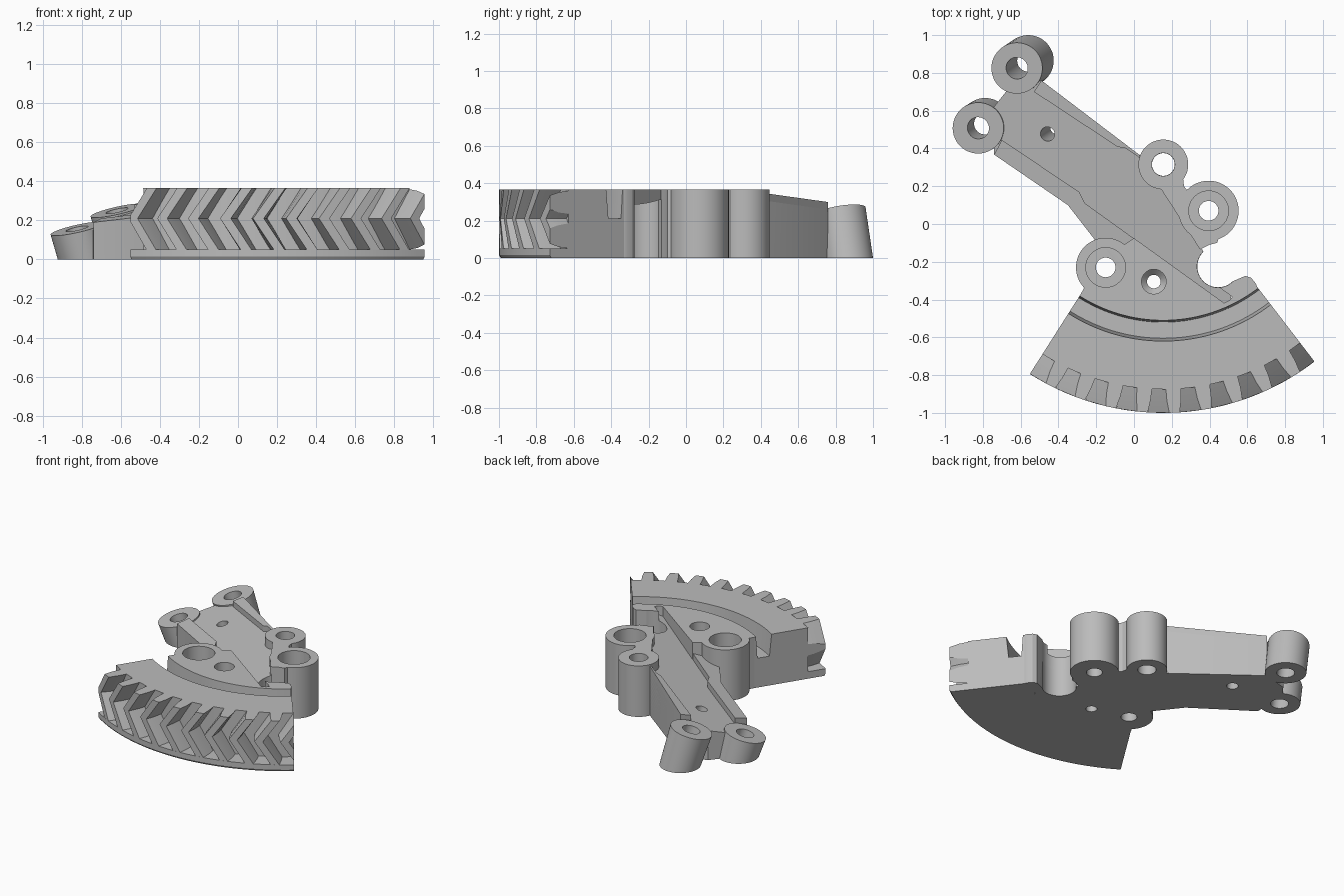
import bpy
import bmesh
from math import sin, cos, pi, radians

cube = bpy.data.objects.get("Cube")
if cube:
    bpy.data.objects.remove(cube)

grey = bpy.data.materials.new("plain grey")
grey.use_nodes = True
colour = (0.5, 0.5, 0.5, 1)
grey.diffuse_color = colour
grey.node_tree.nodes["Principled BSDF"].inputs["Base Color"].default_value = colour

TOP = 0.365                      # height of the flat upper faces
PIVOT = (0.155, 0.315)           # centre of the toothed sector
RIM = 1.315                      # outer radius of the sector
START, END = radians(-122.5), radians(-52.5)
SPLIT = radians(-65.8)           # where the arm floor meets the groove wall
SEG = 48


def slope(x, y, lift=0.0):
    """Height of the tilted arm plane."""
    return 0.25 + 0.22 * (x + 0.62) + 0.15 * (y - 0.825) + lift


def polar(r, a):
    return PIVOT[0] + r * cos(a), PIVOT[1] + r * sin(a)


def loft(bm, rings):
    """Closed solid through rings of equal length."""
    loops = [[bm.verts.new(p) for p in ring] for ring in rings]
    n = len(loops[0])
    for low, high in zip(loops, loops[1:]):
        for i in range(n):
            j = (i + 1) % n
            bm.faces.new((low[i], low[j], high[j], high[i]))
    bm.faces.new(loops[0][::-1])
    bm.faces.new(loops[-1])


def finish(name, bm):
    bmesh.ops.recalc_face_normals(bm, faces=bm.faces)
    mesh = bpy.data.meshes.new(name)
    bm.to_mesh(mesh)
    bm.free()
    mesh.materials.append(grey)
    obj = bpy.data.objects.new(name, mesh)
    bpy.context.scene.collection.objects.link(obj)
    return obj


def solid(name, rings):
    bm = bmesh.new()
    loft(bm, rings)
    return finish(name, bm)


def prism(name, pts, top=lambda x, y: TOP):
    return solid(name, [[(x, y, 0) for x, y in pts], [(x, y, top(x, y)) for x, y in pts]])


def circle(x, y, r):
    return [(x + r * cos(2 * pi * i / SEG), y + r * sin(2 * pi * i / SEG)) for i in range(SEG)]


def level(x, y, r, z):
    return [(px, py, z) for px, py in circle(x, y, r)]


def boolean(obj, cutter, operation):
    mod = obj.modifiers.new("cut", 'BOOLEAN')
    mod.operation = operation
    mod.solver = 'EXACT'
    mod.object = cutter
    bpy.context.view_layer.objects.active = obj
    bpy.ops.object.modifier_apply(modifier=mod.name)


def arc(r, a, b, n):
    return [polar(r, a + (b - a) * i / n) for i in range(n + 1)]


# Sector body with groove, swept around the pivot
profile = [(0.80, 0), (RIM - 0.01, 0), (RIM, 0.015), (RIM, 0.05), (1.19, 0.05), (1.19, TOP),
           (0.935, TOP), (0.92, 0.21), (0.835, 0.21), (0.825, TOP), (0.80, TOP)]
steps = 40
sector = solid("sector_body", [
    [(*polar(r, START + (END - START) * i / steps), z) for r, z in profile]
    for i in range(steps + 1)])

# Herringbone teeth, trimmed to the sector ends
bm = bmesh.new()
pitch, sweep = radians(7.4), radians(4.8)
for k in range(-6, 7):
    rings = []
    for z, shift in ((0.045, 0), (0.21, -sweep), (TOP, 0)):
        mid = radians(-87.4) + k * pitch + shift
        rings.append([(*polar(r, mid + w), z) for r, w in
                      ((1.17, -0.035), (1.25, -0.03), (RIM, -0.021),
                       (RIM, 0.021), (1.25, 0.03), (1.17, 0.035))])
    loft(bm, rings)
teeth = finish("herringbone_teeth", bm)
wedge = prism("tooth_trim", arc(1.0, START, END, 8) + arc(1.5, END, START, 8), lambda x, y: 0.5)
boolean(teeth, wedge, 'INTERSECT')
bpy.data.objects.remove(wedge)

# Tilted arm floor
arm = prism("arm_floor", [
    (-0.74, 0.367), (-0.35, 0.10), (-0.21, -0.08), (-0.16, -0.22), (0.0, -0.40),
    (0.50, -0.45), (0.52, -0.36), (0.37, -0.15), (0.155, 0.20), (0.03, 0.365),
    (-0.49, 0.76), (-0.67, 0.71), (-0.75, 0.61)],
    lambda x, y: slope(x, y, -0.01))

# Raised rims along both arm sides
rim_left = prism("rim_left", [
    (-0.49, 0.76), (-0.53, 0.70), (-0.085, 0.407), (-0.05, 0.405), (0.03, 0.35), (0.03, 0.365)],
    lambda x, y: slope(x, y, 0.03))
rim_right = prism("rim_right", [
    (-0.74, 0.367), (-0.35, 0.10), (-0.21, -0.08), (-0.05, -0.15), (0.0, -0.077),
    (-0.26, 0.11), (-0.29, 0.17), (-0.70, 0.445)],
    lambda x, y: slope(x, y, 0.035))

# Flat plate inside the groove, and the corner lug at its end
plate = prism("inner_plate", arc(0.813, START, SPLIT, 24) + [(0.0, -0.075), (-0.19, -0.20)])
lug = prism("corner_lug", arc(0.815, SPLIT, END, 6) + [
    (0.645, -0.315), (0.62, -0.285), (0.59, -0.275), (0.565, -0.285),
    (0.45, -0.335), (0.52, -0.385)])
web = prism("boss_web", [
    (0.03, 0.36), (0.35, -0.135), (0.40, -0.11), (0.44, -0.10), (0.45, -0.07),
    (0.395, 0.07), (0.28, 0.18), (0.265, 0.20), (0.26, 0.24), (0.155, 0.315), (0.07, 0.41)])

# Upright bosses
bosses = [(0.395, 0.07, 0.159), (-0.15, -0.23, 0.157), (0.155, 0.315, 0.132)]
parts = [arm, rim_left, rim_right, plate, lug, web, sector]
for (x, y, r), name in zip(bosses, ("side_boss", "plate_boss", "pivot_boss")):
    parts.append(prism(name, circle(x, y, r)))

# Leaning bosses at the arm tip
tips = [("tip_boss_left", (-0.62, 0.825), (-0.56, 0.865)),
        ("tip_boss_right", (-0.825, 0.508), (-0.788, 0.532))]


def leaning(name, high, low, r, lift=0.0, drop=0.0):
    """Cylinder leaning from low to high, cut by the arm plane."""
    dx, dy = high[0] - low[0], high[1] - low[1]
    f = drop / slope(*high)
    g = lift / slope(*high)
    bottom = [(x - dx * f, y - dy * f, -drop) for x, y in circle(*low, r)]
    top = [(x + dx * g, y + dy * g, slope(x, y, lift)) for x, y in circle(*high, r)]
    return solid(name, [bottom, top])


for name, high, low in tips:
    parts.append(leaning(name, high, low, 0.135))

# Holes, counterbores and the round side notch
cutters = [leaning("hole", high, low, 0.058, 0.1, 0.05) for _, high, low in tips]
cutters.append(leaning("hole", (-0.46, 0.475), (-0.405, 0.512), 0.038, 0.1, 0.05))


def stepped(x, y, small, big, floor, cone=0.0):
    return solid("hole", [level(x, y, small, -0.05), level(x, y, small, floor - cone),
                          level(x, y, big, floor), level(x, y, big, 0.5)])


cutters += [stepped(0.395, 0.07, 0.052, 0.105, 0.20),
            stepped(-0.15, -0.23, 0.052, 0.105, 0.20),
            stepped(0.155, 0.315, 0.06, 0.061, 0.20),
            stepped(0.105, -0.305, 0.036, 0.065, 0.25, 0.03),
            stepped(0.445, -0.225, 0.11, 0.111, 0.20)]


def apart(a, b):
    """True when two objects' footprints do not overlap."""
    for i in (0, 1):
        p = [v.co[i] for v in a.data.vertices]
        q = [v.co[i] for v in b.data.vertices]
        if min(p) >= max(q) or min(q) >= max(p):
            return True
    return False


for part in parts:
    for cutter in cutters:
        # the sector lies outside every hole
        if part is not sector and not apart(part, cutter):
            boolean(part, cutter, 'DIFFERENCE')
for cutter in cutters:
    bpy.data.objects.remove(cutter)

# Smooth round walls, sharp edges
for obj in bpy.context.selected_objects:
    obj.select_set(False)
for obj in parts + [teeth]:
    obj.select_set(True)
bpy.context.view_layer.objects.active = teeth
bpy.ops.object.shade_smooth_by_angle(angle=radians(25))
